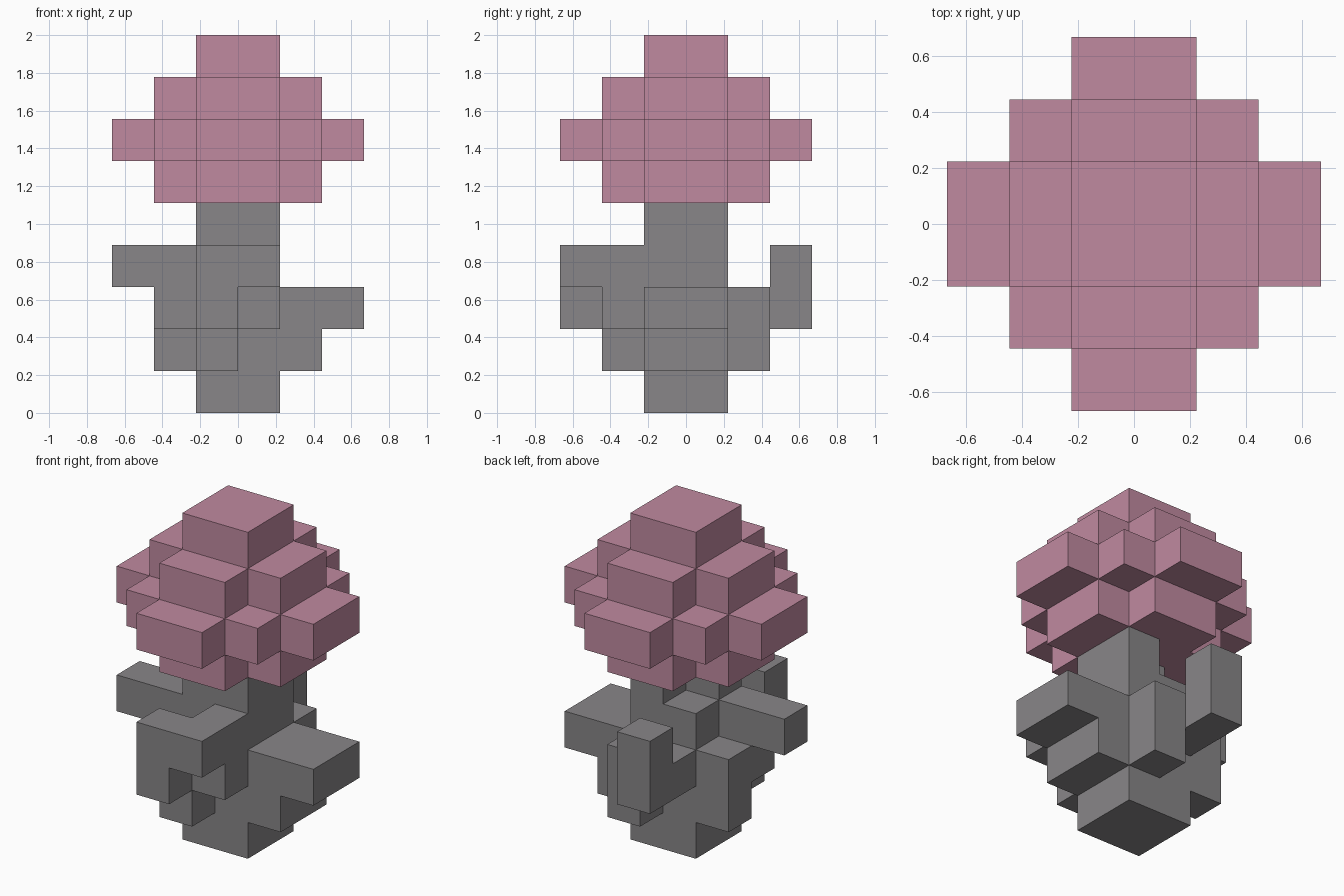
import bpy
import bmesh
from itertools import product
from mathutils import Vector

cube = bpy.data.objects.get("Cube")
if cube:
    bpy.data.objects.remove(cube)

UNIT = 2 / 9  # edge length of one block


def material(name, color):
    m = bpy.data.materials.new(name)
    m.use_nodes = True
    m.diffuse_color = (*color, 1)
    m.node_tree.nodes["Principled BSDF"].inputs["Base Color"].default_value = (*color, 1)
    return m


pink = material("dusty_pink", (0.527, 0.254, 0.352))
grey = material("stone_grey", (0.246, 0.238, 0.246))


def box(x, y, z):
    """Set of unit blocks filling the given ranges."""
    return set(product(range(*x), range(*y), range(*z)))


MID = (-1, 1)
parts = {}

# Stem, with one notched corner just under the blossom
parts["stem"] = (box(MID, MID, (0, 5)) - {(-1, 0, 4)}, grey)

# Leaves, each climbing outward from the stem
parts["left_leaf"] = (box((1, 2), MID, (1, 2)) | box((1, 3), MID, (2, 3)), grey)
parts["right_leaf"] = (box((-2, -1), (0, 1), (1, 2)) | box((-2, -1), MID, (2, 3))
                       | box((-3, -1), (-1, 0), (3, 4)), grey)
parts["front_leaf"] = (box((-1, 0), (-2, -1), (1, 2)) | box(MID, (-2, -1), (2, 3))
                       | box((0, 1), (-2, -1), (3, 4)) | box((-1, 0), (-3, -2), (2, 4))
                       | box((0, 1), (-3, -2), (3, 4)), grey)
parts["back_leaf"] = (box((0, 1), (1, 2), (1, 2)) | box(MID, (1, 2), (2, 3))
                      | box((-1, 0), (2, 3), (2, 4)), grey)


# Blossom: stacked crosses with a square core in the widest layer
def cross(reach, z):
    layer, arm = (z, z + 1), (-reach, reach)
    return box(arm, MID, layer) | box(MID, arm, layer)


blossom = box((-2, 2), (-2, 2), (6, 7))
for z, reach in zip(range(5, 9), (2, 3, 2, 1)):
    blossom |= cross(reach, z)
parts["blossom"] = (blossom, pink)

filled = set().union(*(cells for cells, _ in parts.values()))


def build(name, cells, mat):
    """Skin the blocks, keeping only faces open to the air."""
    bm = bmesh.new()
    for cell in sorted(cells):
        center = Vector(cell) + Vector((0.5, 0.5, 0.5))
        for axis, sign in product(range(3), (-1, 1)):
            n = Vector((0, 0, 0))
            n[axis] = sign
            if tuple(int(a + b) for a, b in zip(cell, n)) in filled:
                continue
            u = Vector((n.y, n.z, n.x))
            v = n.cross(u)
            corners = (-u - v, u - v, u + v, v - u)
            bm.faces.new([bm.verts.new((center + (n + c) / 2) * UNIT) for c in corners])
    bmesh.ops.remove_doubles(bm, verts=bm.verts, dist=UNIT / 100)
    mesh = bpy.data.meshes.new(name)
    bm.to_mesh(mesh)
    bm.free()
    mesh.materials.append(mat)
    bpy.context.collection.objects.link(bpy.data.objects.new(name, mesh))


for name, (cells, mat) in parts.items():
    build(name, cells, mat)
